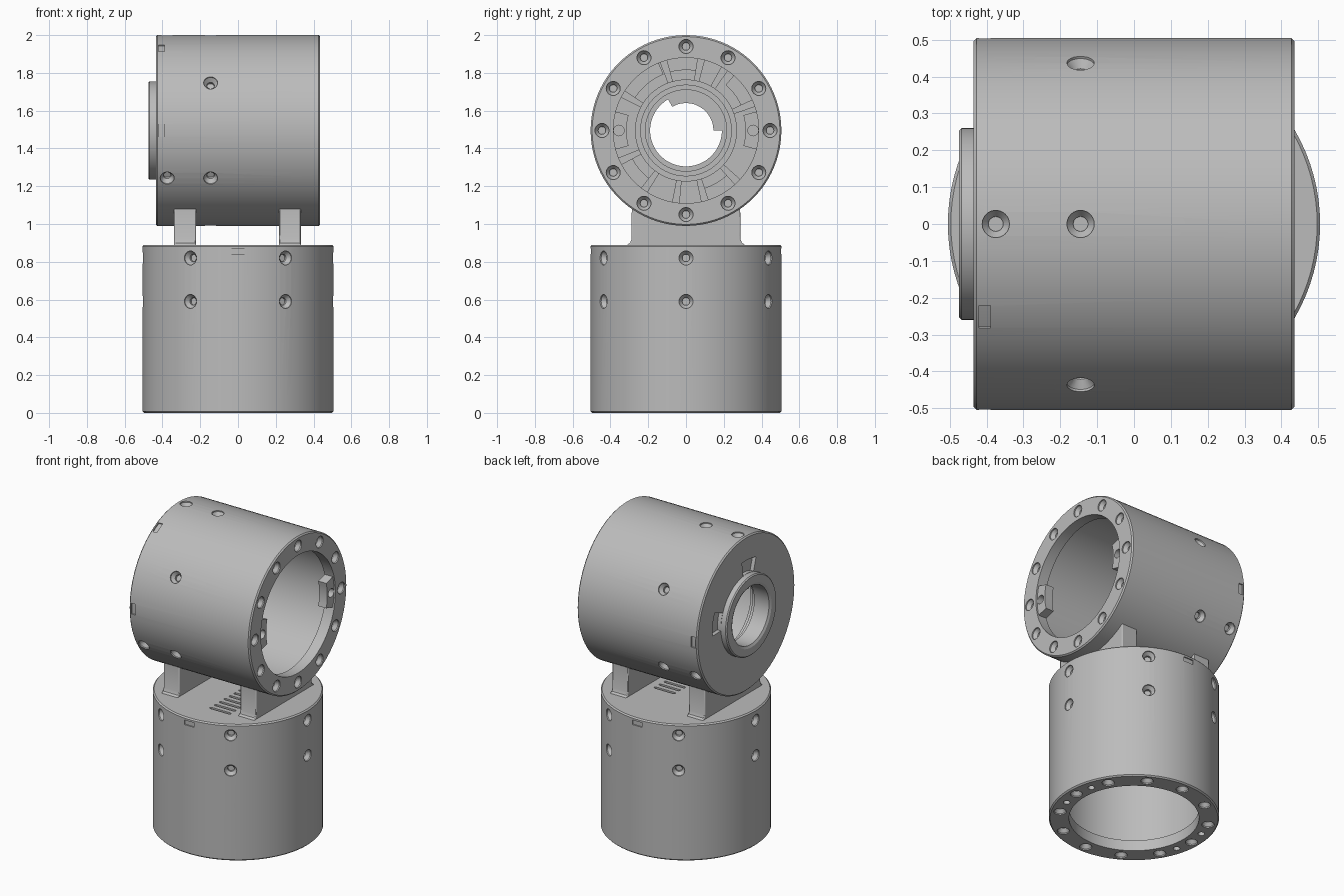
import bpy, bmesh
from math import sin, cos, pi, radians, sqrt
from mathutils import Matrix, Vector

cube = bpy.data.objects.get("Cube")
if cube:
    bpy.data.objects.remove(cube)

grey = bpy.data.materials.new("machined grey")
grey.use_nodes = True
grey.diffuse_color = (0.5, 0.5, 0.5, 1)
grey.node_tree.nodes["Principled BSDF"].inputs["Base Color"].default_value = (0.5, 0.5, 0.5, 1)

R = 0.505          # housing radius
AXIS_Z = 1.495     # height of the upper housing's axis
UPRIGHT = Matrix.Identity(4)
# local z becomes world x, local x becomes y, local y becomes z
SIDEWAYS = Matrix(((0, 0, 1, 0), (1, 0, 0, 0), (0, 1, 0, AXIS_Z), (0, 0, 0, 1)))


def finish(bm, name, matrix=UPRIGHT):
    bmesh.ops.remove_doubles(bm, verts=bm.verts, dist=1e-5)
    bmesh.ops.recalc_face_normals(bm, faces=bm.faces)
    bm.transform(matrix)
    mesh = bpy.data.meshes.new(name)
    bm.to_mesh(mesh)
    bm.free()
    mesh.materials.append(grey)
    ob = bpy.data.objects.new(name, mesh)
    bpy.context.collection.objects.link(ob)
    return ob


def activate(ob):
    bpy.ops.object.select_all(action='DESELECT')
    ob.select_set(True)
    bpy.context.view_layer.objects.active = ob


def smooth(ob):
    activate(ob)
    bpy.ops.object.shade_smooth_by_angle(angle=radians(25))


def lathe(bm, profile, steps, matrix=UPRIGHT):
    """Revolve a closed (height, radius) profile about z."""
    vs = [bm.verts.new((r, 0, t)) for t, r in profile]
    es = [bm.edges.new((a, b)) for a, b in zip(vs, vs[1:] + vs[:1]) if a.co.x + b.co.x > 0]
    before = set(bm.verts) - set(vs)
    bmesh.ops.spin(bm, geom=vs + es, cent=(0, 0, 0), axis=(0, 0, 1),
                   angle=2 * pi, steps=steps, use_merge=False)
    new = [v for v in bm.verts if v not in before]
    bmesh.ops.transform(bm, matrix=matrix, verts=new)


def prism(bm, points, depth):
    """Extrude a closed loop of points along a vector."""
    face = bm.faces.new([bm.verts.new(p) for p in points])
    top = bmesh.ops.extrude_face_region(bm, geom=[face])["geom"]
    bmesh.ops.translate(bm, vec=depth, verts=[e for e in top if isinstance(e, bmesh.types.BMVert)])


def sector(bm, r0, r1, mid, half, t0, t1):
    """Piece of a ring, centred on angle mid (degrees)."""
    n = max(2, int(half / 2))
    angles = [radians(mid - half + 2 * half * i / n) for i in range(n + 1)]
    loop = [(r1 * cos(a), r1 * sin(a), t0) for a in angles]
    loop += [(r0 * cos(a), r0 * sin(a), t0) for a in reversed(angles)]
    prism(bm, loop, (0, 0, t1 - t0))


SCREW = [(0.02, 0), (0.02, 0.037), (-0.008, 0.037), (-0.03, 0.02), (-0.045, 0.02), (-0.045, 0)]
PIN = [(0.02, 0), (0.02, 0.02), (-0.04, 0.02), (-0.04, 0)]


def drill(bm, profile, place, direction):
    turn = Vector(direction).to_track_quat('Z', 'Y').to_matrix().to_4x4()
    lathe(bm, profile, 24, Matrix.Translation(place) @ turn)


def side_hole(bm, angle, t):
    a = radians(angle)
    drill(bm, SCREW, (R * cos(a), R * sin(a), t), (cos(a), sin(a), 0))


def face_hole(bm, profile, angle, radius, t, up):
    a = radians(angle)
    drill(bm, profile, (radius * cos(a), radius * sin(a), t), (0, 0, up))


def cut(ob, cutter, keep=False):
    cutter.hide_render = True
    mod = ob.modifiers.new("cut", 'BOOLEAN')
    mod.operation = 'DIFFERENCE'
    mod.solver = 'EXACT'
    mod.object = cutter
    activate(ob)
    bpy.ops.object.modifier_apply(modifier=mod.name)
    if not keep:
        bpy.data.objects.remove(cutter)


# Lower housing: open flange below, closed deck above
bm = bmesh.new()
lathe(bm, [(0, 0.385), (0, 0.497), (0.008, R), (0.882, R), (0.89, 0.497), (0.89, 0),
           (0.85, 0), (0.85, 0.45), (0.07, 0.45), (0.07, 0.385)], 96)
lower = finish(bm, "lower_housing")

bm = bmesh.new()
for k in range(6):
    for z in (0.59, 0.82):
        side_hole(bm, 60 * k, z)
for k in range(12):
    face_hole(bm, SCREW, 30 * k, 0.445, 0, -1)
for a in (-15, 15, 165, 195):
    face_hole(bm, PIN, a, 0.44, 0, -1)
for a in (90, 270):                       # latch recesses
    sector(bm, R - 0.008, R + 0.02, a, 4, 0.84, 0.87)
for k in range(9):                        # vent slots through the deck
    y = -0.32 + 0.05 * k
    prism(bm, [(0.02, y, 0.8), (0.16, y, 0.8), (0.168, y + 0.009, 0.8), (0.16, y + 0.018, 0.8),
               (0.02, y + 0.018, 0.8), (0.012, y + 0.009, 0.8)], (0, 0, 0.15))
cut(lower, finish(bm, "lower_cutter"))
smooth(lower)

# Upper housing: open flange at +x, end plate and stepped hub at -x
bm = bmesh.new()
lathe(bm, [(-0.467, 0.19), (-0.475, 0.205), (-0.475, 0.253), (-0.468, 0.26), (-0.435, 0.26),
           (-0.435, 0.497), (-0.427, R), (0.427, R), (0.435, 0.497), (0.435, 0.385),
           (0.365, 0.385), (0.365, 0.45), (-0.395, 0.45), (-0.395, 0.27), (-0.3, 0.27),
           (-0.3, 0.24), (-0.33, 0.24), (-0.33, 0.215), (-0.36, 0.215), (-0.36, 0.19)], 96)
upper = finish(bm, "upper_housing", SIDEWAYS)

bm = bmesh.new()
for k in range(6):
    side_hole(bm, 30 + 60 * k, -0.145)
for a in (90, 210, 330):
    side_hole(bm, a, -0.375)
for k in range(12):
    face_hole(bm, SCREW, 30 * k, 0.445, 0.435, 1)
for a in (0, 120, 180):                   # latch recesses
    sector(bm, R - 0.008, R + 0.02, a, 4, -0.42, -0.39)
for a in (10, 95):                        # pockets beside the hub
    sector(bm, 0.262, 0.35, a, 12, -0.46, -0.41)
cut(upper, finish(bm, "upper_cutter", SIDEWAYS))
smooth(upper)

# Inward tabs on the open flange, each with a pin hole
bm = bmesh.new()
for a in (0, 180):
    face_hole(bm, [(t, r * 1.4) for t, r in PIN], a, 0.355, 0.425, 1)
pins = finish(bm, "pin_cutter", SIDEWAYS)
for name, a in (("rear_flange_tab", 0), ("front_flange_tab", 180)):
    bm = bmesh.new()
    sector(bm, 0.315, 0.388, a, 15, 0.367, 0.425)
    tab = finish(bm, name, SIDEWAYS)
    cut(tab, pins, keep=True)
    smooth(tab)
bpy.data.objects.remove(pins)

# Ribs and raised pads on the inside of the end plate
for k, a in enumerate((22, 58, 78, 108, 150, 205, 235, 262, 285, 315)):
    bm = bmesh.new()
    sector(bm, 0.265, 0.455, a, 3, -0.4, -0.32)
    smooth(finish(bm, f"end_plate_rib_{k + 1}", SIDEWAYS))
for k, (a, half) in enumerate(((92, 15), (35, 14), (130, 18), (220, 14), (300, 14))):
    bm = bmesh.new()
    sector(bm, 0.32, 0.455, a, half, -0.4, -0.345)
    smooth(finish(bm, f"end_plate_pad_{k + 1}", SIDEWAYS))

# Cable guide covering part of the bore
bm = bmesh.new()
sector(bm, 0.145, 0.195, 60, 60, -0.4, -0.365)
smooth(finish(bm, "bore_guide", SIDEWAYS))

# Two saddle legs joining the housings
side = [(0.31, 0.88), (0.31, 0.892), (0.296, 0.9), (0.288, 0.92)]
r_saddle = 0.49
arc = [(0.287 * (1 - i / 8), AXIS_Z - sqrt(r_saddle ** 2 - (0.287 * (1 - i / 8)) ** 2))
       for i in range(17)]
loop = side + arc + [(-y, z) for y, z in reversed(side)]
for name, x in (("left_leg", 0.275), ("right_leg", -0.28)):
    bm = bmesh.new()
    prism(bm, [(x - 0.058, y, z) for y, z in loop], (0.116, 0, 0))
    leg = finish(bm, name)
    bev = leg.modifiers.new("rounded corners", 'BEVEL')
    bev.width = 0.008
    bev.segments = 2
    bev.limit_method = 'ANGLE'
    bev.angle_limit = radians(50)
    smooth(leg)
